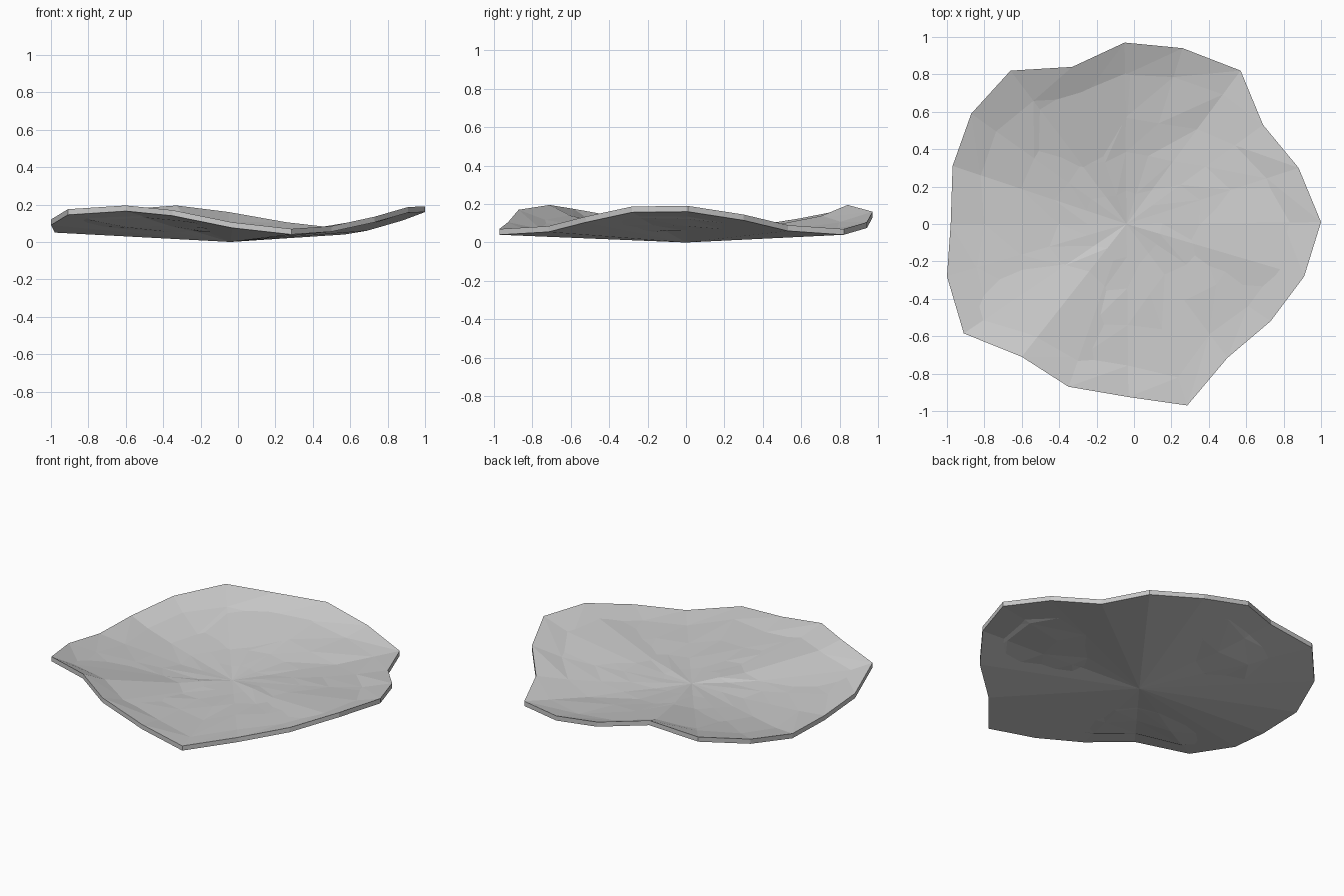
import bpy, bmesh, random

if "Cube" in bpy.data.objects:
    bpy.data.objects.remove(bpy.data.objects["Cube"])
random.seed(4)

# rim of the slab: x, y, height of the upper edge
RIM = [(1, .01, .19), (.88, .30, .145), (.69, .53, .09), (.57, .82, .07),
       (.26, .94, .105), (-.05, .97, .16), (-.33, .84, .195), (-.66, .82, .17),
       (-.87, .59, .125), (-.97, .31, .08), (-.98, 0, .08), (-1, -.28, .12),
       (-.91, -.585, .175), (-.60, -.71, .195), (-.35, -.87, .17),
       (-.03, -.925, .105), (.285, -.97, .07), (.50, -.715, .085),
       (.73, -.52, .135), (.91, -.28, .187)]
THICK = .03
CX, CY = -.04, 0
# radius fraction and share of the rim height for the sagging upper face
RINGS = [(.82, .60), (.60, .35), (.40, .20), (.20, .10)]
n = len(RIM)
bm = bmesh.new()


def jitter(a):
    return random.uniform(-a, a)


def bridge(a, b):
    for i in range(n):
        j = (i + 1) % n
        bm.faces.new((a[i], a[j], b[j]))
        bm.faces.new((a[i], b[j], b[i]))


def fan(ring, tip):
    for i in range(n):
        bm.faces.new((ring[i], ring[(i + 1) % n], tip))


# flared, faceted upper face
top = [bm.verts.new(p) for p in RIM]
outer = top
for t, share in RINGS:
    inner = []
    for x, y, z in RIM:
        r = t + jitter(.03)
        inner.append(bm.verts.new((CX + (x - CX) * r, CY + (y - CY) * r,
                                   THICK + (z - THICK) * share + jitter(.005))))
    bridge(outer, inner)
    outer = inner
fan(outer, bm.verts.new((CX, CY, THICK + .003)))

# thin edge band and shallow conical underside
low = [bm.verts.new((x, y, z - THICK)) for x, y, z in RIM]
bridge(low, top)
fan(low[::-1], bm.verts.new((CX, CY, 0)))

bmesh.ops.recalc_face_normals(bm, faces=bm.faces)
mesh = bpy.data.meshes.new("rock_slab")
bm.to_mesh(mesh)
bm.free()
bpy.context.collection.objects.link(bpy.data.objects.new("rock_slab", mesh))
